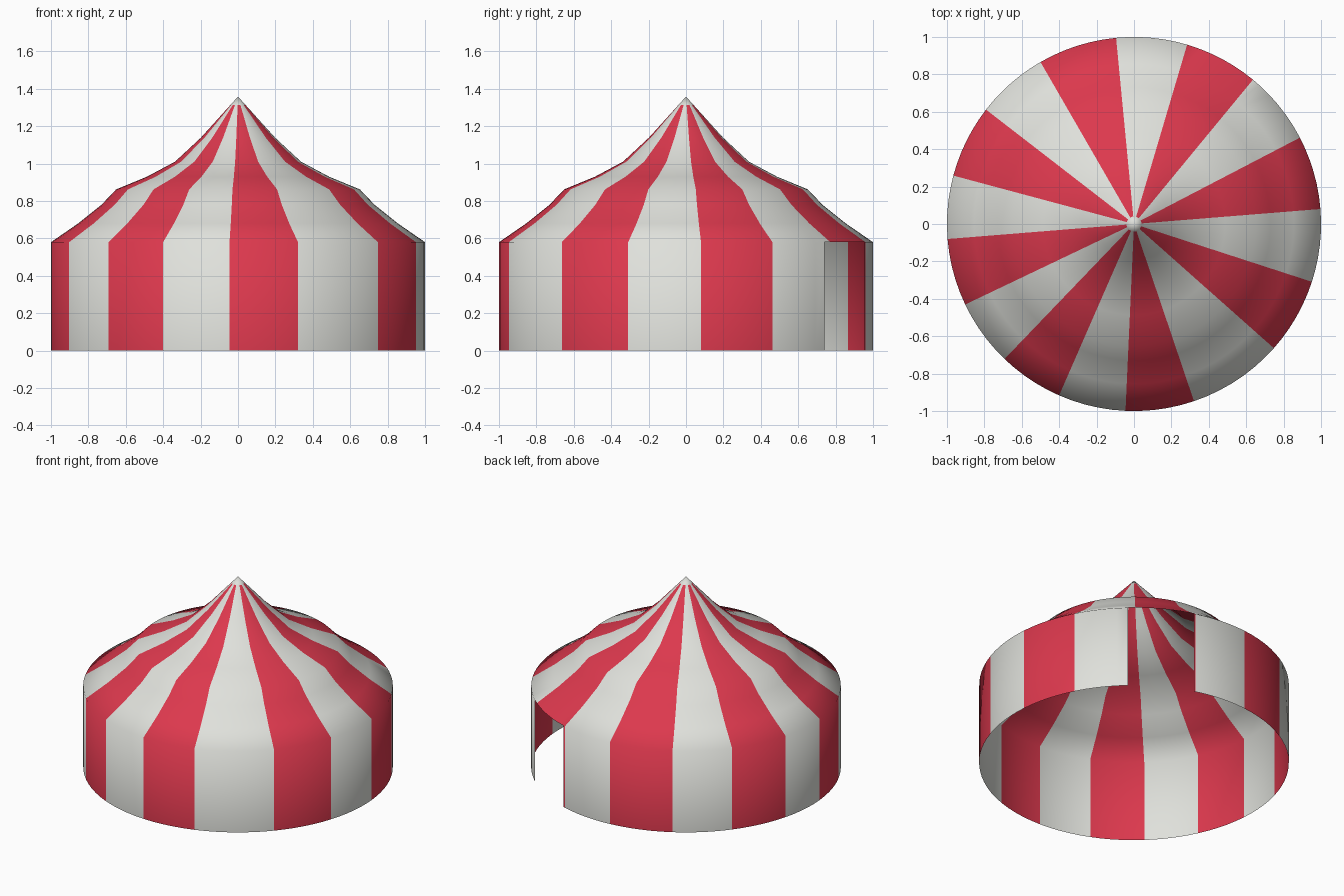
import bpy, bmesh, math

if "Cube" in bpy.data.objects:
    bpy.data.objects.remove(bpy.data.objects["Cube"])


def material(name, rgb):
    m = bpy.data.materials.new(name)
    m.diffuse_color = (*rgb, 1)
    m.use_nodes = True
    m.node_tree.nodes["Principled BSDF"].inputs["Base Color"].default_value = m.diffuse_color
    return m


cream = material("off_white_canvas", (0.74, 0.75, 0.71))
red = material("red_canvas", (0.72, 0.04, 0.075))

# Red stripe sectors and doorway, in degrees around z
STRIPES = [(4.6, 27.5), (50.5, 73.5), (95.5, 120), (142.3, 165),
           (184.6, 205.5), (226.2, 246.4), (267.4, 288.7), (318.4, 342)]
DOOR = (47.7, 72.7)

# Canvas outline (radius, height): wall, then scalloped roof up to a white tip
PROFILE = [(1, 0), (1, 0.58), (0.855, 0.68), (0.73, 0.78), (0.652, 0.862),
           (0.487, 0.93), (0.337, 1.01), (0.198, 1.139), (0.04, 1.314)]
TIP = 1.358

# Angles: every stripe and door edge, with the gaps between them subdivided
edges = sorted({a for s in STRIPES for a in s} | set(DOOR))
angles = []
for a, b in zip(edges, edges[1:] + [edges[0] + 360]):
    n = max(1, round((b - a) / 4))
    angles += [a + (b - a) * i / n for i in range(n)]
count = len(angles)

bm = bmesh.new()
rings = [[bm.verts.new((r * math.cos(math.radians(a)), r * math.sin(math.radians(a)), z))
          for a in angles] for r, z in PROFILE]
tip = bm.verts.new((0, 0, TIP))

for j in range(count):
    k = (j + 1) % count
    end = angles[k] + (360 if k == 0 else 0)
    mid = ((angles[j] + end) / 2) % 360
    striped = any(s <= mid <= e for s, e in STRIPES)
    for i in range(len(PROFILE) - 1):
        # leave the doorway open in the wall
        if i == 0 and DOOR[0] < mid < DOOR[1]:
            continue
        f = bm.faces.new((rings[i][j], rings[i][k], rings[i + 1][k], rings[i + 1][j]))
        f.material_index = 1 if striped else 0
        f.smooth = True
    # plain white tip
    f = bm.faces.new((rings[-1][j], rings[-1][k], tip))
    f.smooth = True

# drop unused vertices at the doorway floor
bmesh.ops.delete(bm, geom=[v for v in bm.verts if not v.link_faces], context='VERTS')

mesh = bpy.data.meshes.new("tent_canvas")
bm.to_mesh(mesh)
bm.free()
mesh.materials.append(cream)
mesh.materials.append(red)
tent = bpy.data.objects.new("tent_canvas", mesh)
bpy.context.collection.objects.link(tent)
